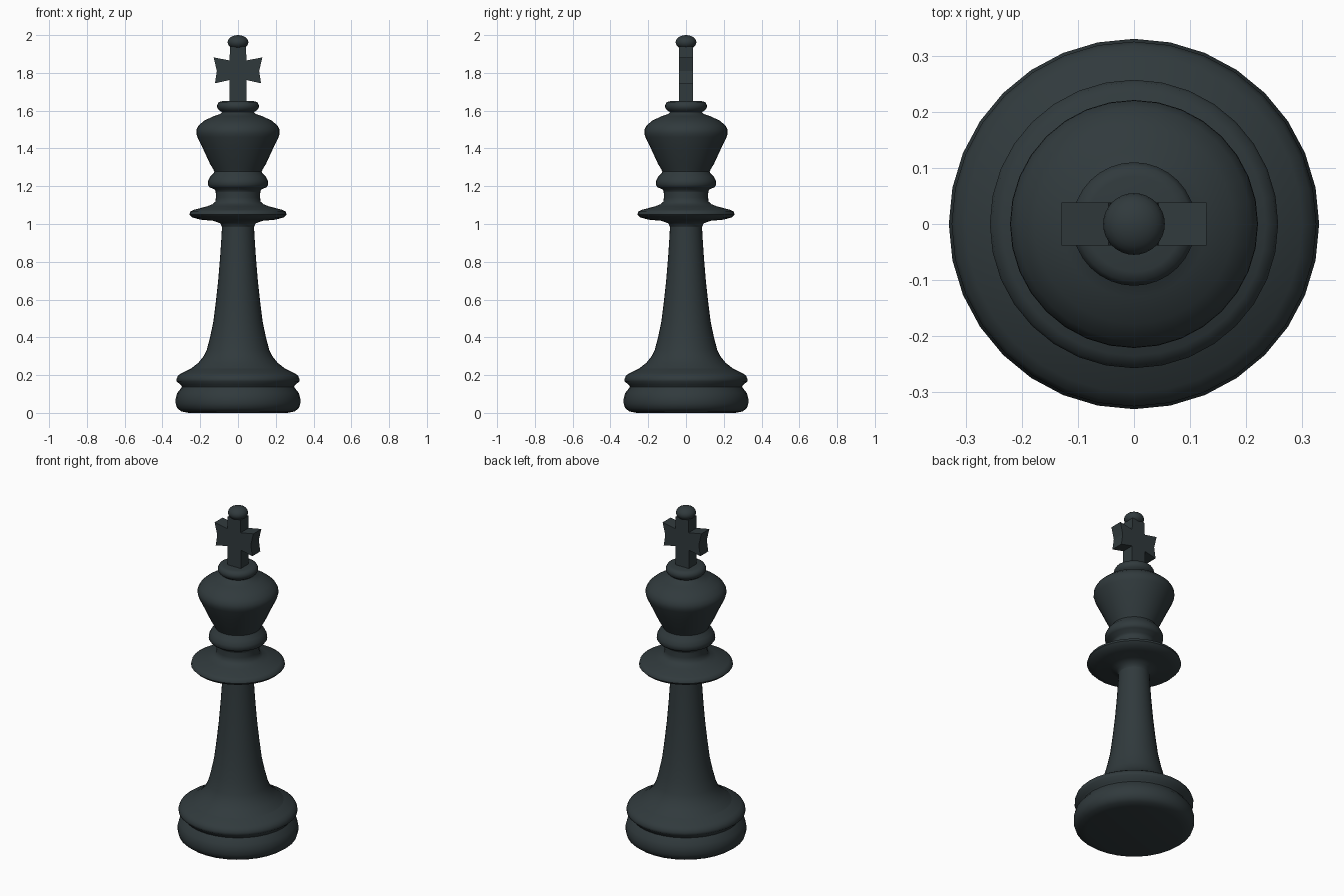
import bpy, bmesh, math

if "Cube" in bpy.data.objects:
    bpy.data.objects.remove(bpy.data.objects["Cube"])

SEGMENTS = 32

ebony = bpy.data.materials.new("dark_wood")
ebony.diffuse_color = (0.03, 0.042, 0.046, 1)
ebony.use_nodes = True
ebony.node_tree.nodes["Principled BSDF"].inputs["Base Color"].default_value = ebony.diffuse_color


def finish(bm, name, angle):
    mesh = bpy.data.meshes.new(name)
    bm.to_mesh(mesh)
    bm.free()
    obj = bpy.data.objects.new(name, mesh)
    bpy.context.collection.objects.link(obj)
    mesh.materials.append(ebony)
    bpy.ops.object.select_all(action='DESELECT')
    obj.select_set(True)
    bpy.context.view_layer.objects.active = obj
    bpy.ops.object.shade_smooth_by_angle(angle=math.radians(angle))
    return obj


def lathe(name, profile, angle=50):
    """Turn a bottom-to-top (radius, height) profile about z."""
    bm = bmesh.new()
    rings = []
    for r, z in profile:
        rings.append([bm.verts.new((r * math.cos(a), r * math.sin(a), z))
                      for a in (2 * math.pi * k / SEGMENTS for k in range(SEGMENTS))])
    for low, high in zip(rings, rings[1:]):
        for k in range(SEGMENTS):
            n = (k + 1) % SEGMENTS
            bm.faces.new((low[k], low[n], high[n], high[k]))
    bmesh.ops.remove_doubles(bm, verts=bm.verts, dist=1e-5)
    return finish(bm, name, angle)


# Turned body; neighbouring parts share their end radius
lathe("base", [(0, 0), (0.26, 0), (0.30, 0.008), (0.322, 0.025), (0.33, 0.05),
               (0.33, 0.075), (0.322, 0.105), (0.302, 0.13), (0.297, 0.138),
               (0.302, 0.147), (0.325, 0.167), (0.325, 0.18), (0.318, 0.197),
               (0.30, 0.21), (0.25, 0.234)])
lathe("stem", [(0.25, 0.234), (0.21, 0.265), (0.182, 0.30), (0.165, 0.335),
               (0.148, 0.40), (0.131, 0.48), (0.117, 0.59), (0.105, 0.70),
               (0.095, 0.82), (0.087, 0.94), (0.085, 0.985)])
lathe("collar", [(0.085, 0.985), (0.093, 1.003), (0.13, 1.017), (0.20, 1.023),
                 (0.242, 1.035), (0.257, 1.05), (0.253, 1.065), (0.235, 1.075),
                 (0.165, 1.093), (0.135, 1.105), (0.12, 1.118), (0.117, 1.14),
                 (0.118, 1.17)])
lathe("neck_ring", [(0.118, 1.17), (0.122, 1.182), (0.15, 1.194), (0.16, 1.207),
                    (0.158, 1.228), (0.146, 1.252), (0.13, 1.268), (0.125, 1.277)])
lathe("head", [(0.125, 1.277), (0.131, 1.29), (0.148, 1.318), (0.185, 1.398),
               (0.215, 1.46), (0.221, 1.48), (0.22, 1.5), (0.208, 1.522),
               (0.178, 1.548), (0.13, 1.57), (0.095, 1.582), (0.085, 1.592)])
lathe("crown_ring", [(0.085, 1.592), (0.102, 1.604), (0.11, 1.617), (0.11, 1.63),
                     (0.102, 1.645), (0.085, 1.65), (0, 1.65)])

# Flared cross, extruded front to back
right = [(0.045, 1.64), (0.045, 1.762), (0.122, 1.745), (0.112, 1.81),
         (0.129, 1.882), (0.045, 1.866), (0.042, 1.94)]
outline = right + [(-x, z) for x, z in reversed(right)]
bm = bmesh.new()
face = bm.faces.new([bm.verts.new((x, -0.038, z)) for x, z in outline])
ext = bmesh.ops.extrude_face_region(bm, geom=[face])
moved = [v for v in ext["geom"] if isinstance(v, bmesh.types.BMVert)]
bmesh.ops.translate(bm, verts=moved, vec=(0, 0.076, 0))
bmesh.ops.recalc_face_normals(bm, faces=bm.faces)
finish(bm, "cross", 5)

# Flattened ball on top of the cross
ball = [(0.055 * math.cos(t), 1.962 + 0.038 * math.sin(t))
        for t in (-math.pi / 2 + math.pi * k / 12 for k in range(13))]
lathe("finial", ball)
